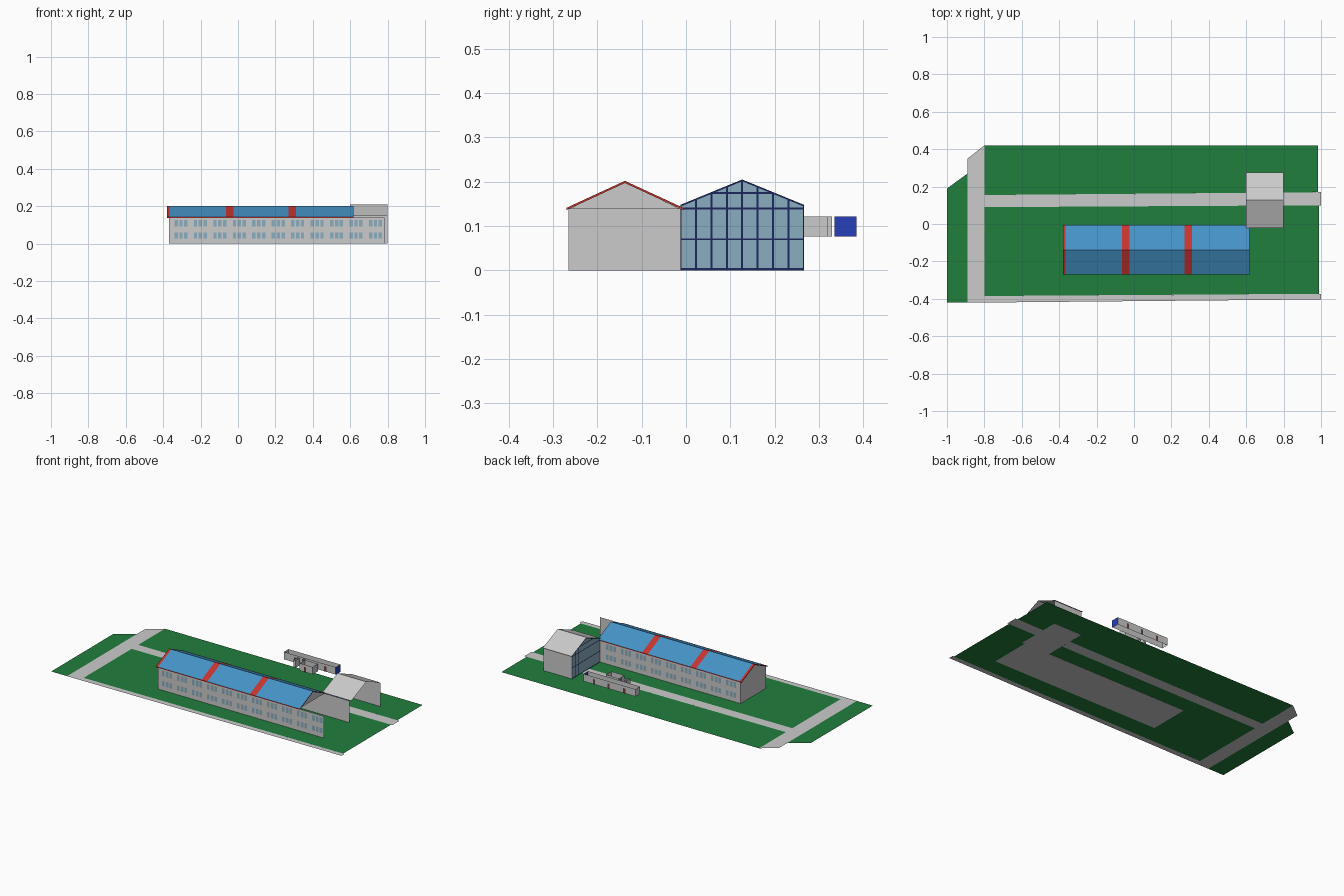
import bpy

if "Cube" in bpy.data.objects:
    bpy.data.objects.remove(bpy.data.objects["Cube"])

def mat(name, r, g, b):
    m = bpy.data.materials.new(name)
    m.diffuse_color = (r, g, b, 1)
    m.use_nodes = True
    m.node_tree.nodes["Principled BSDF"].inputs["Base Color"].default_value = m.diffuse_color
    return m

GREEN = mat("grass", .015, .21, .045)
BLUE = mat("roof_blue", .06, .29, .57)
RED = mat("trim_red", .56, .035, .03)
GLASS = mat("glass", .25, .42, .52)
NAVY = mat("frame_navy", .012, .02, .11)
SIGN = mat("panel_blue", .02, .05, .5)
BROWN = mat("door_brown", .13, .06, .04)

def faces(name, polys, material=None):
    """Flat sheets, one per list of corner points."""
    verts, idx = [], []
    for p in polys:
        idx.append(range(len(verts), len(verts) + len(p)))
        verts += p
    me = bpy.data.meshes.new(name)
    me.from_pydata(verts, [], [list(i) for i in idx])
    ob = bpy.data.objects.new(name, me)
    bpy.context.collection.objects.link(ob)
    if material:
        me.materials.append(material)
    return ob

def flat(pts, z):
    return [(x, y, z) for x, y in pts]

def rect_xz(x0, x1, y, z0, z1):
    return [(x0, y, z0), (x1, y, z0), (x1, y, z1), (x0, y, z1)]

def rect_yz(x, y0, y1, z0, z1):
    return [(x, y0, z0), (x, y1, z0), (x, y1, z1), (x, y0, z1)]

def rect_xy(x0, x1, y0, y1, z):
    return flat([(x0, y0), (x1, y0), (x1, y1), (x0, y1)], z)

def slopes(x0, x1, y0, ym, y1, ze, zr):
    """Both pitches of a gable roof between x0 and x1."""
    return [[(x0, y, ze), (x1, y, ze), (x1, ym, zr), (x0, ym, zr)] for y in (y0, y1)]

# Grass patches and the roads between them
G = .001
faces("lawn", [
    flat([(-1, -.42), (-.89, -.42), (-.89, .27), (-1, .19)], G),
    flat([(-.8, -.385), (.99, -.373), (.99, .10), (-.8, .09)], G),
    flat([(-.8, .155), (.985, .17), (.985, .42), (-.8, .42)], G)], GREEN)
faces("roads", [
    flat([(-.89, -.42), (-.8, -.42), (-.8, .42), (-.89, .35)], G),
    flat([(-.8, -.42), (1, -.403), (1, -.373), (-.8, -.385)], G),
    flat([(-.8, .09), (1, .10), (1, .17), (-.8, .155)], G)])

# Long building: walls, left gable, right gable, floor
X0, XR, X1 = -.37, .612, .782
Y0, YM, Y1 = -.265, -.138, -.012
H, R = .138, .198
faces("hall_walls", [rect_xz(X0, X1, Y0, 0, H), rect_xz(X0, X1, Y1, 0, H),
                     rect_yz(X0, Y0, Y1, 0, H)])
faces("hall_gables", [[(x, Y0, H), (x, Y1, H), (x, YM, R)] for x in (X0, XR - .004)])
faces("hall_floor", [rect_xy(X0, X1, Y0, Y1, 0)])

# Long roof: blue panels divided by red bands
bands = [(-.38, -.365), (-.065, -.025), (.27, .31)]
panels = [(-.365, -.065), (-.025, .27), (.31, .617)]
def roof(spans):
    out = []
    for a, b in spans:
        out += slopes(a, b, -.27, YM, -.006, .140, .202)
    return out
faces("roof_red_bands", roof(bands), RED)
faces("roof_blue_panels", roof(panels), BLUE)
trim = [rect_xz(-.38, .617, y, .136, .141) for y in (-.27, -.006)]
for x in (-.38, .617):
    trim += [[(x, y, .136), (x, y, .141), (x, YM, .202), (x, YM, .197)] for y in (-.27, -.006)]
faces("roof_red_trim", trim, RED)

# Windows: groups of three panes in two rows on both long walls
panes = []
for y in (Y0 - .001, Y1 + .001):
    for i in range(11):
        if y > -.1 and i > 8:
            continue
        for j in range(3):
            x = -.34 + i * .104 + j * .026
            for z0, z1 in ((.028, .06), (.09, .125)):
                panes.append(rect_xz(x, x + .018, y, z0, z1))
faces("hall_windows", panes, GLASS)

# Glass-fronted house
GX0, GX1, GY0, GYM, GY1 = .605, .8, -.012, .127, .266
def glass_top(y):
    return .205 - abs(y - GYM) / .139 * .057
faces("house_glass_front", [[(GX0, GY0, 0), (GX0, GY1, 0), (GX0, GY1, .148),
                             (GX0, GYM, .205), (GX0, GY0, .148)]], GLASS)
faces("house_back_wall", [rect_xz(GX0, GX1, GY1, 0, .148)])
faces("house_floor", [rect_xy(GX0, GX1, GY0, GY1, 0)])
faces("house_roof", slopes(.6, GX1, -.022, GYM, .275, .146, .209))

# Mullions and transoms, on both faces of the glass
bars = []
w = .0022
for x in (GX0 - .001, GX0 + .001):
    for i in range(9):
        y = GY0 + (GY1 - GY0) * i / 8
        a, b = max(y - w, GY0), min(y + w, GY1)
        bars.append([(x, a, 0), (x, b, 0), (x, b, glass_top(b)), (x, a, glass_top(a))])
    for z, a, b in ((.003, GY0, GY1), (.07, GY0, GY1), (.14, GY0, GY1), (.175, .057, .197)):
        bars.append(rect_yz(x, a, b, z - w, z + w))
    for y in (GY0, GY1):
        bars.append([(x, y, .144), (x, y, .148), (x, GYM, .205), (x, GYM, .201)])
faces("house_frame", bars, NAVY)

# Raised open-topped service block
Z0, Z1 = .076, .122
faces("block_walls", [rect_xz(.08, .44, .34, Z0, Z1), rect_xz(.08, .44, .385, Z0, Z1),
                      rect_yz(.08, .34, .385, Z0, Z1)])
faces("block_blue_end", [rect_yz(.44, .335, .385, Z0, Z1)], SIGN)

# Small bays attached in front of the block
def bay(x0, x1, y0, y1):
    return [rect_xz(x0, x1, y0, Z0, Z1), rect_xz(x0, x1, y1, Z0, Z1),
            rect_yz(x0, y0, y1, Z0, Z1), rect_yz(x1, y0, y1, Z0, Z1)]
faces("block_bays", bay(.24, .33, .267, .32) + bay(.185, .2, .285, .325)
      + bay(.225, .238, .31, .33))
faces("block_doors", [rect_xz(x, x + .015, y, Z0, .108)
                      for x, y in ((.15, .386), (.26, .386), (.36, .386),
                                   (.15, .339), (.36, .339), (.27, .266))], BROWN)
